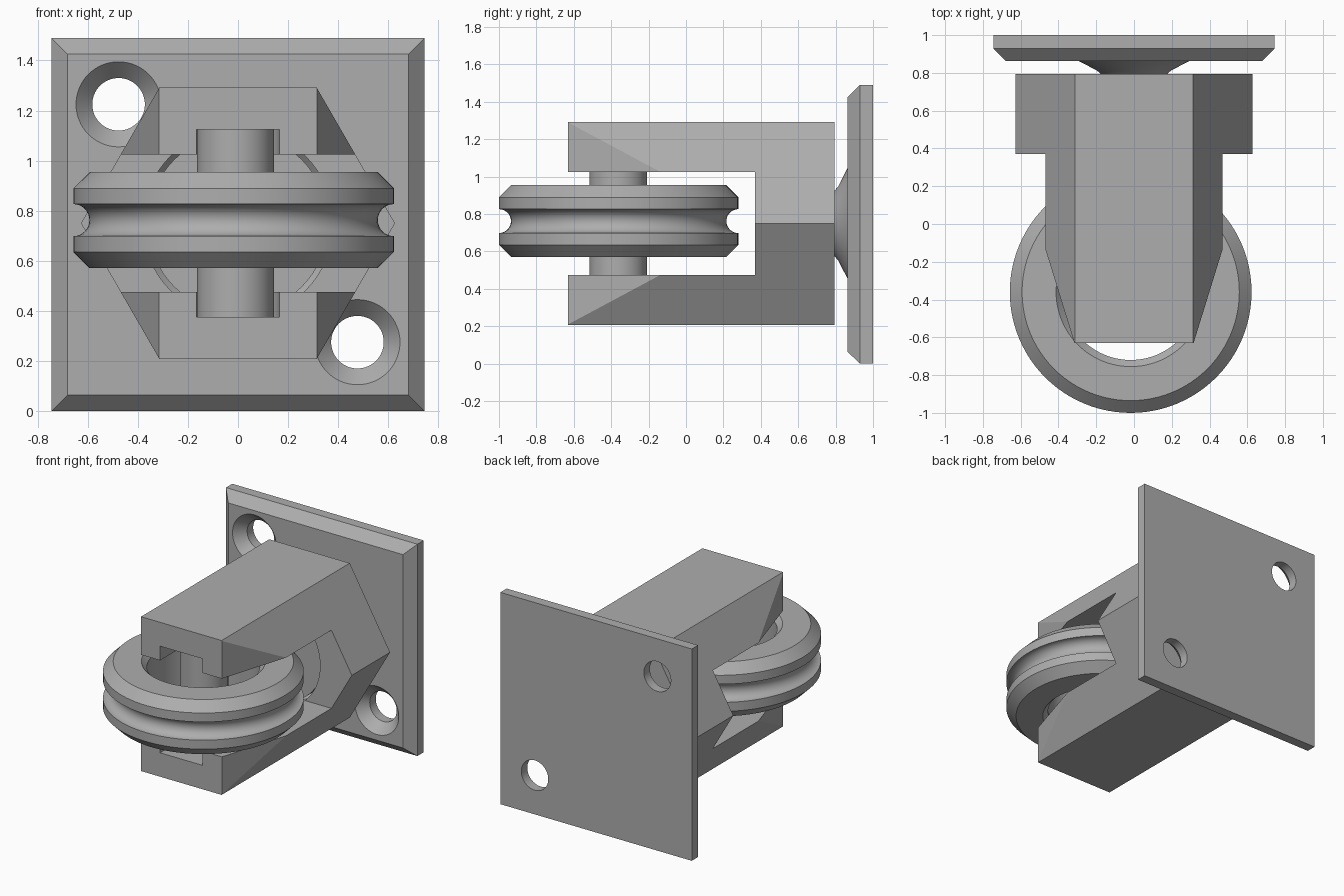
import bpy, bmesh, math
from mathutils import Vector

cube = bpy.data.objects.get("Cube")
if cube:
    bpy.data.objects.remove(cube, do_unlink=True)

GREY = (0.42, 0.42, 0.42, 1)
mat = bpy.data.materials.new("plain grey")
mat.use_nodes = True
mat.diffuse_color = GREY
mat.node_tree.nodes["Principled BSDF"].inputs["Base Color"].default_value = GREY

MID = 0.75        # height of the swivel axis
WHEEL = (-0.0175, -0.36, 0.7625)


def loft(name, rings, closed=False, smooth=False):
    """Skin a list of point rings; cap the ends unless the rings form a loop."""
    bm = bmesh.new()
    rows = [[bm.verts.new(p) for p in ring] for ring in rings]
    n = len(rows[0])
    pairs = list(zip(rows, rows[1:]))
    if closed:
        pairs.append((rows[-1], rows[0]))
    else:
        bm.faces.new(rows[0])
        bm.faces.new(rows[-1])
    for a, b in pairs:
        for i in range(n):
            j = (i + 1) % n
            bm.faces.new((a[i], a[j], b[j], b[i]))
    bmesh.ops.recalc_face_normals(bm, faces=bm.faces)
    mesh = bpy.data.meshes.new(name)
    bm.to_mesh(mesh)
    bm.free()
    mesh.materials.append(mat)
    ob = bpy.data.objects.new(name, mesh)
    bpy.context.collection.objects.link(ob)
    if smooth:
        shade(ob)
    return ob


def shade(ob):
    bpy.ops.object.select_all(action='DESELECT')
    ob.select_set(True)
    bpy.context.view_layer.objects.active = ob
    bpy.ops.object.shade_smooth_by_angle(angle=math.radians(25))


def lathe(name, profile, centre, axis, n=64, **kw):
    """Turn (radius, offset) points about the y or z axis through centre."""
    rings = []
    for r, h in profile:
        ring = []
        for i in range(n):
            t = math.tau * i / n
            u, v = r * math.cos(t), r * math.sin(t)
            p = (u, h, v) if axis == 'Y' else (u, v, h)
            ring.append(Vector(centre) + Vector(p))
        rings.append(ring)
    return loft(name, rings, **kw)


def prism(name, outline, z0, z1):
    return loft(name, [[(x, y, z) for x, y in outline] for z in (z0, z1)])


def cut(ob, cutter):
    mod = ob.modifiers.new("cut", 'BOOLEAN')
    mod.operation = 'DIFFERENCE'
    mod.solver = 'EXACT'
    mod.object = cutter
    bpy.context.view_layer.objects.active = ob
    bpy.ops.object.modifier_apply(modifier=mod.name)
    bpy.data.objects.remove(cutter, do_unlink=True)


# Mounting plate with bevelled front rim and two countersunk screw holes
corners = [(-1, -1), (1, -1), (1, 1), (-1, 1)]
plate = loft("mounting_plate", [[(s * a, y, MID - 0.005 + s * b) for a, b in corners]
                                for s, y in ((0.745, 1), (0.745, 0.93), (0.68, 0.863))])
for side in (-1, 1):
    cut(plate, lathe("hole_cutter", [(0.18, -0.01), (0.17, 0), (0.105, 0.07), (0.105, 0.2)],
                     (side * 0.477, 0.863, MID - side * 0.475), 'Y'))
shade(plate)

# Hexagonal fork
fork = lathe("fork", [(0.627, -0.63), (0.627, 0.795)], (0, 0, MID), 'Y', n=6)
cut(fork, prism("gap_cutter", [(-1, -1), (1, -1), (1, 0.37), (-1, 0.37)], 0.475, 1.025))
for s in (-1, 1):
    # tapered arm sides
    cut(fork, prism("taper_cutter", [(s * x, y) for x, y in
                    ((0.3, -0.68), (0.501, -0.03), (0.9, -0.03), (0.9, -0.68))], 0, 1.5))
# Open-ended axle slots in both arms
arc = [(0.165 * math.cos(math.pi * i / 24), -0.36 + 0.165 * math.sin(math.pi * i / 24))
       for i in range(25)]
cut(fork, prism("slot_cutter", arc + [(-0.165, -0.8), (0.165, -0.8)], 0.375, 1.125))
# Swivel socket: wide mouth in the fork, narrow throat at the back
cut(fork, lathe("socket_cutter", [(0.38, 0.3), (0.38, 0.5), (0.19, 0.7), (0.19, 0.9)],
                (0, 0, MID), 'Y'))
shade(fork)

# Swivel pin joining plate and fork
lathe("swivel_pin", [(0.36, 0.43), (0.36, 0.5), (0.17, 0.69), (0.17, 0.79), (0.2, 0.815),
                     (0.3, 0.866)], (0, 0, MID), 'Y', smooth=True)

# Grooved wheel ring
groove = [(0.64 - 0.064 * math.sin(t), 0.064 * math.cos(t))
          for t in (math.pi * i / 16 for i in range(17))]
half = [(0.36, 0.155), (0.395, 0.192), (0.575, 0.192), (0.64, 0.127)]
profile = half + groove + [(r, -h) for r, h in reversed(half)]
lathe("wheel", profile, WHEEL, 'Z', n=96, closed=True, smooth=True)

# Axle
lathe("axle", [(0.154, 0.376), (0.154, 1.124)], (-0.01, -0.3625, 0), 'Z', smooth=True)
